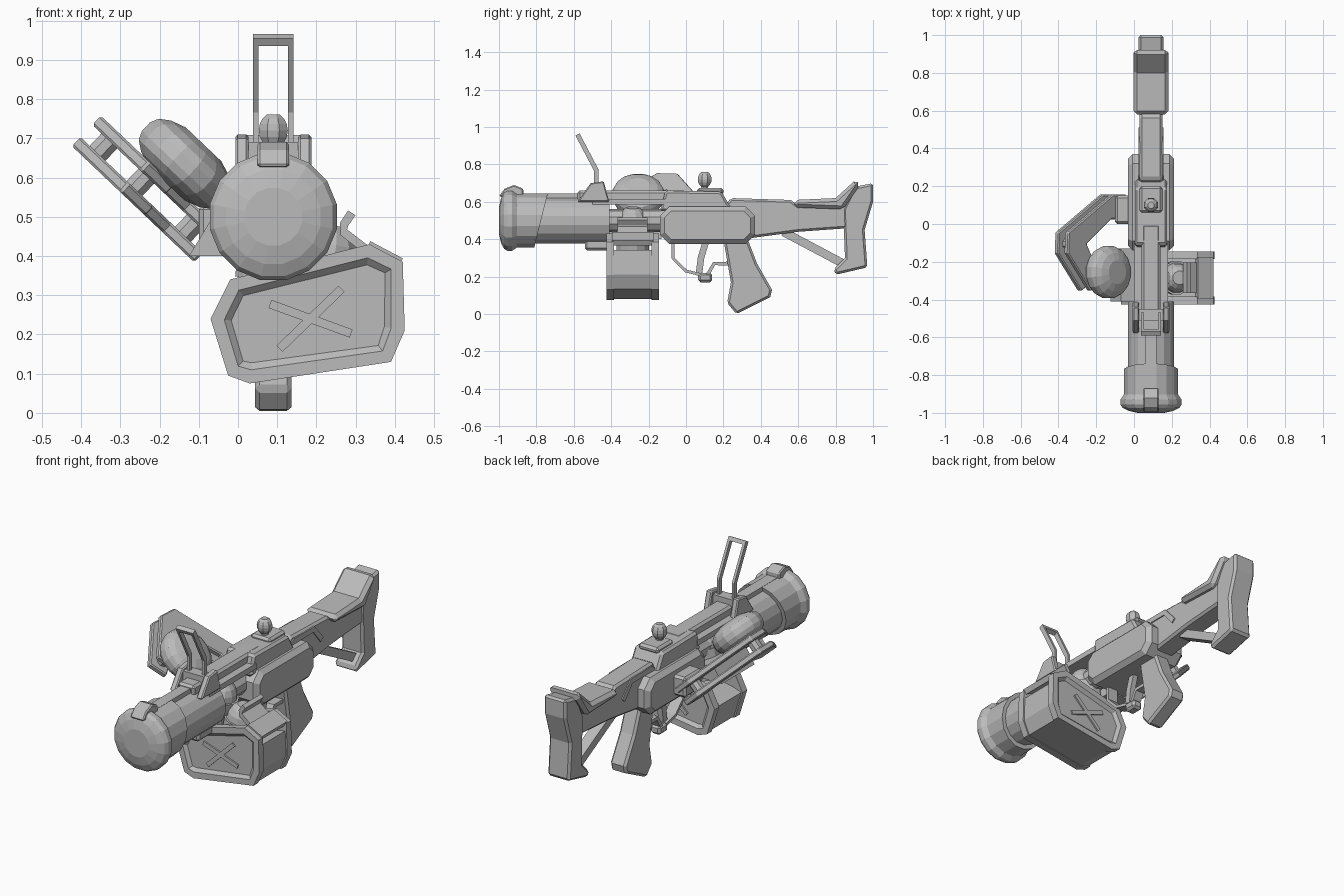
import bpy, bmesh
from math import cos, sin, tau, radians
from mathutils import Vector

if "Cube" in bpy.data.objects:
    bpy.data.objects.remove(bpy.data.objects["Cube"], do_unlink=True)

grey = bpy.data.materials.new("plain grey")
grey.use_nodes = True
grey.diffuse_color = (0.5, 0.5, 0.5, 1)
grey.node_tree.nodes["Principled BSDF"].inputs["Base Color"].default_value = grey.diffuse_color

X, Y, Z = Vector((1, 0, 0)), Vector((0, 1, 0)), Vector((0, 0, 1))
ORIGIN = Vector()
BORE = Vector((0.09, 0, 0.5))
SOFT = 0.012  # usual edge chamfer

# Frames: two outline directions, the extrusion direction and an origin
SIDE, FRONT = (Y, Z, X, ORIGIN), (X, Z, Y, ORIGIN)
DRUM = Vector((-0.135, -0.255, 0.635))
TILT_U, TILT_N = Vector((1, 0, -0.95)).normalized(), Vector((0.95, 0, 1)).normalized()
TILT = (TILT_U, Y, TILT_N, DRUM)


def finish(name, bm, bevel=0):
    bmesh.ops.recalc_face_normals(bm, faces=bm.faces)
    mesh = bpy.data.meshes.new(name)
    bm.to_mesh(mesh)
    bm.free()
    mesh.materials.append(grey)
    part = bpy.data.objects.new(name, mesh)
    bpy.context.collection.objects.link(part)
    if bevel:
        chamfer = part.modifiers.new("chamfer", 'BEVEL')
        chamfer.width, chamfer.segments = bevel, 1
        chamfer.limit_method, chamfer.angle_limit = 'ANGLE', radians(50)
    return part


def skin(bm, rings):
    """Join rings of equal size and close both ends."""
    for ring, following in zip(rings, rings[1:]):
        for i in range(len(ring)):
            bm.faces.new((ring[i - 1], ring[i], following[i], following[i - 1]))
    bm.faces.new(rings[0])
    bm.faces.new(rings[-1])


def prism(name, outline, half, at=BORE.x, frame=SIDE, bevel=0):
    """Extrude an outline to both sides of a middle plane."""
    across, up, along, origin = frame
    bm = bmesh.new()
    skin(bm, [[bm.verts.new(origin + across * p[0] + up * p[1] + along * depth) for p in outline]
              for depth in (at - half, at + half)])
    return finish(name, bm, bevel)


def pair(name, outline, half, offset, bevel=0):
    """Matching prisms left and right of the bore."""
    for side in (-1, 1):
        prism(name, outline, half, BORE.x + side * offset, bevel=bevel)


def block(left, right, low, high, cut=0):
    """Rectangle outline, with cut corners on request."""
    if not cut:
        return [(left, low), (right, low), (right, high), (left, high)]
    return [(left + cut, low), (right - cut, low), (right, low + cut), (right, high - cut),
            (right - cut, high), (left + cut, high), (left, high - cut), (left, low + cut)]


def ribbon(name, path, thick, half, at=BORE.x, frame=SIDE, bevel=0):
    """Bent strip of even thickness following a path."""
    points = [Vector(p) for p in path]
    left, right = [], []
    for i, point in enumerate(points):
        heading = (points[min(i + 1, len(points) - 1)] - points[max(i - 1, 0)]).normalized()
        offset = Vector((-heading.y, heading.x)) * thick / 2
        left.append(point + offset)
        right.append(point - offset)
    return prism(name, left + right[::-1], half, at, frame, bevel)


def dome(radius, height, base, steps=3):
    """Quarter-round profile that ends in a flat crown."""
    angles = [radians(63) * i / steps for i in range(steps + 1)]
    return [(radius * cos(a), base + height * sin(a)) for a in angles]


def lathe(name, profile, origin, axis, sides=16):
    """Solid of revolution from (radius, distance) pairs."""
    turn = axis.to_track_quat('Z', 'Y').to_matrix()
    angles = [tau * (i + 0.5) / sides for i in range(sides)]
    bm = bmesh.new()
    skin(bm, [[bm.verts.new(origin + turn @ Vector((r * cos(a), r * sin(a), d))) for a in angles]
              for r, d in profile])
    return finish(name, bm)


# Barrel with a domed muzzle and a sleeve cut on a slant
tube = 0.125
lathe("barrel", [(tube, -0.85), (tube, -0.41)], BORE, Y)
lathe("barrel_core", [(tube / 2, -0.5), (tube / 2, 0)], BORE, Y, sides=10)
lathe("muzzle_ring", [(0.145, 0.9), (0.165, 0.93)] + dome(0.165, 0.05, 0.955), BORE, -Y)
collar = tube + 0.022
sleeve = lathe("muzzle_sleeve", [(collar, -0.91), (collar, -0.775), (tube, -0.775)], BORE, Y)
for vert in sleeve.data.vertices:
    if vert.co.y > -0.85:
        vert.co.y += (vert.co.z - BORE.z) / 4
prism("front_sight", [(-1, 0.63), (-0.97, 0.67), (-0.92, 0.69), (-0.87, 0.67), (-0.87, 0.6)], 0.04, bevel=SOFT / 2)
prism("front_rail", block(-0.9, -0.5, 0.6, 0.645), 0.03)
prism("under_lug", block(-0.54, -0.4, 0.34, 0.4), 0.05, bevel=SOFT)

# Top rail and folding ladder sight
prism("top_rail", block(-0.58, 0, 0.6, 0.66), 0.05, bevel=SOFT)
prism("rail_base", block(-0.5, -0.1, 0.585, 0.615), 0.09)
pair("sight_cheek", [(-0.58, 0.6), (-0.51, 0.7), (-0.44, 0.71), (-0.41, 0.6)], 0.017, 0.08, bevel=SOFT / 2)
prism("sight_pivot", block(-0.51, -0.45, 0.64, 0.69), 0.07)
hinge, knee, tip = (-0.48, 0.66), (-0.48, 0.77), (-0.58, 0.96)
for side in (-1, 1):
    ribbon("sight_leg", [hinge, knee, tip], 0.025, 0.007, BORE.x + side * 0.045)
ribbon("sight_top", [Vector(tip).lerp(Vector(knee), 0.1), tip], 0.025, 0.052)

# Receiver
prism("receiver", block(-0.14, 0.37, 0.375, 0.575, cut=0.05), 0.122, bevel=SOFT * 2)
prism("receiver_top", [(-0.14, 0.55), (-0.11, 0.66), (0.19, 0.655), (0.25, 0.55)], 0.085, bevel=SOFT)
prism("rear_sight_base", block(0.06, 0.2, 0.64, 0.675), 0.06, bevel=SOFT)
bead = Vector((BORE.x, 0.1, 0.72))
upper = dome(0.04, 0.045, 0)
lower = [(r, -d) for r, d in reversed(upper)]
lathe("rear_sight_bead", lower + upper[1:], bead, Z, sides=8)
lathe("rear_sight_stem", [(0.02, -0.07), (0.02, 0)], bead, Z, sides=8)

# Grip and trigger
prism("grip", [(0.2, 0.4), (0.24, 0.17), (0.22, 0.06), (0.27, 0), (0.45, 0.09), (0.46, 0.13), (0.38, 0.27), (0.33, 0.4)],
      0.047, bevel=SOFT)
ribbon("trigger_guard", [(-0.07, 0.4), (-0.07, 0.3), (0, 0.23), (0.08, 0.21)], 0.016, 0.03)
prism("guard_block", block(0.065, 0.14, 0.17, 0.22), 0.03, bevel=SOFT)
ribbon("guard_back", [(0.11, 0.2), (0.15, 0.27), (0.24, 0.27)], 0.02, 0.025)
ribbon("trigger", [(0.11, 0.4), (0.08, 0.3), (0.07, 0.22)], 0.035, 0.015)

# Stock
prism("stock_beam", [(0.2, 0.57), (0.24, 0.62), (0.56, 0.61), (0.6, 0.58), (0.88, 0.6), (0.88, 0.46), (0.6, 0.44), (0.3, 0.4)],
      0.06, bevel=SOFT)
for side in (-1, 1):
    ribbon("stock_rib", [(0.22, 0.56), (0.26, 0.59), (0.43, 0.59), (0.5, 0.51)], 0.03, 0.004, BORE.x + side * 0.062)
prism("cheek_pad", [(0.58, 0.57), (0.58, 0.61), (0.8, 0.62), (0.91, 0.72), (0.93, 0.69), (0.84, 0.56)], 0.092, bevel=SOFT * 2)
prism("butt", [(0.9, 0.68), (1, 0.7), (1, 0.6), (0.955, 0.45), (0.97, 0.25), (0.8, 0.21), (0.79, 0.24), (0.85, 0.3), (0.84, 0.56)],
      0.066, bevel=SOFT)
ribbon("stock_strut", [(0.52, 0.44), (0.84, 0.27)], 0.045, 0.03)

# Drum, and the two-layer folding arm beneath it
upper = dome(0.14, 0.06, 0.015)
lower = [(r, -d) for r, d in reversed(upper)]
lathe("drum", lower + upper, DRUM, TILT_N)
arm = [(0.19, 0.41), (0.09, 0.41), (-0.235, 0.21), (-0.24, 0.1), (-0.07, -0.1), (0.02, -0.05), (-0.1, 0.15), (0.08, 0.28), (0.19, 0.28)]
for depth in (-0.15, -0.075):
    prism("folding_arm", arm, 0.016, depth, TILT, SOFT / 2)
for along, back in ((-0.18, 0.15), (-0.05, -0.02), (0.12, 0.34)):
    lathe("arm_pin", [(0.03, -0.15), (0.03, -0.06)], DRUM + TILT_U * along + Y * back, TILT_N, sides=8)
prism("arm_mount", block(0, 0.15, 0.42, 0.53), 0.05, at=-0.05, bevel=SOFT)
prism("feed_bracket", [(-0.125, 0.4), (-0.07, 0.49), (0.05, 0.45), (0.05, 0.4)], 0.14, at=-0.27, frame=FRONT)

# Magazine case: a low body between two recessed end plates
case_mid, case_y = Vector((0.185, 0.24)), -0.285
rim = [Vector(p) for p in ((-0.07, 0.24), (-0.025, 0.095), (0.03, 0.075), (0.39, 0.13),
                           (0.425, 0.21), (0.42, 0.385), (0.335, 0.43), (-0.02, 0.34))]
shrunk = [case_mid.lerp(p, 0.97) for p in rim]
prism("case_body", [(p.x, min(p.y, 0.26 + p.x / 5)) for p in shrunk], 0.11, case_y, FRONT)
ribbon("case_lip", shrunk[5:7], 0.03, 0.11, case_y, FRONT)
for side in (-1, 1):
    plate = prism("case_end", rim, 0.02, case_y + side * 0.12, FRONT)
    bm = bmesh.new()
    bm.from_mesh(plate.data)
    outer = [face for face in bm.faces if face.normal.y * side > 0.9]
    bmesh.ops.inset_region(bm, faces=outer, thickness=0.035, depth=0)
    bmesh.ops.inset_region(bm, faces=outer, thickness=0.018, depth=-0.016)
    bm.to_mesh(plate.data)
    bm.free()
    for angle in (-20, 44):
        reach = Vector((cos(radians(angle)), sin(radians(angle)))) * 0.11
        ribbon("cross_bar", [case_mid - reach, case_mid + reach], 0.022, 0.004, case_y + side * 0.128, FRONT)

# Shells rising out of the magazine
shell = [(0.08, -0.16), (0.09, -0.05), (0.09, 0)] + dome(0.08, 0.09, 0)
for name, x, z in (("outer_shell", 0.225, 0.4), ("inner_shell", 0.1, 0.49)):
    lathe(name, shell, Vector((x, case_y, z)), Z + X / 5, sides=12)

# Latch on the case
ribbon("case_latch", [(0.335, 0.41), (0.27, 0.46), (0.27, 0.48), (0.29, 0.51)], 0.022, 0.08, case_y, FRONT)
